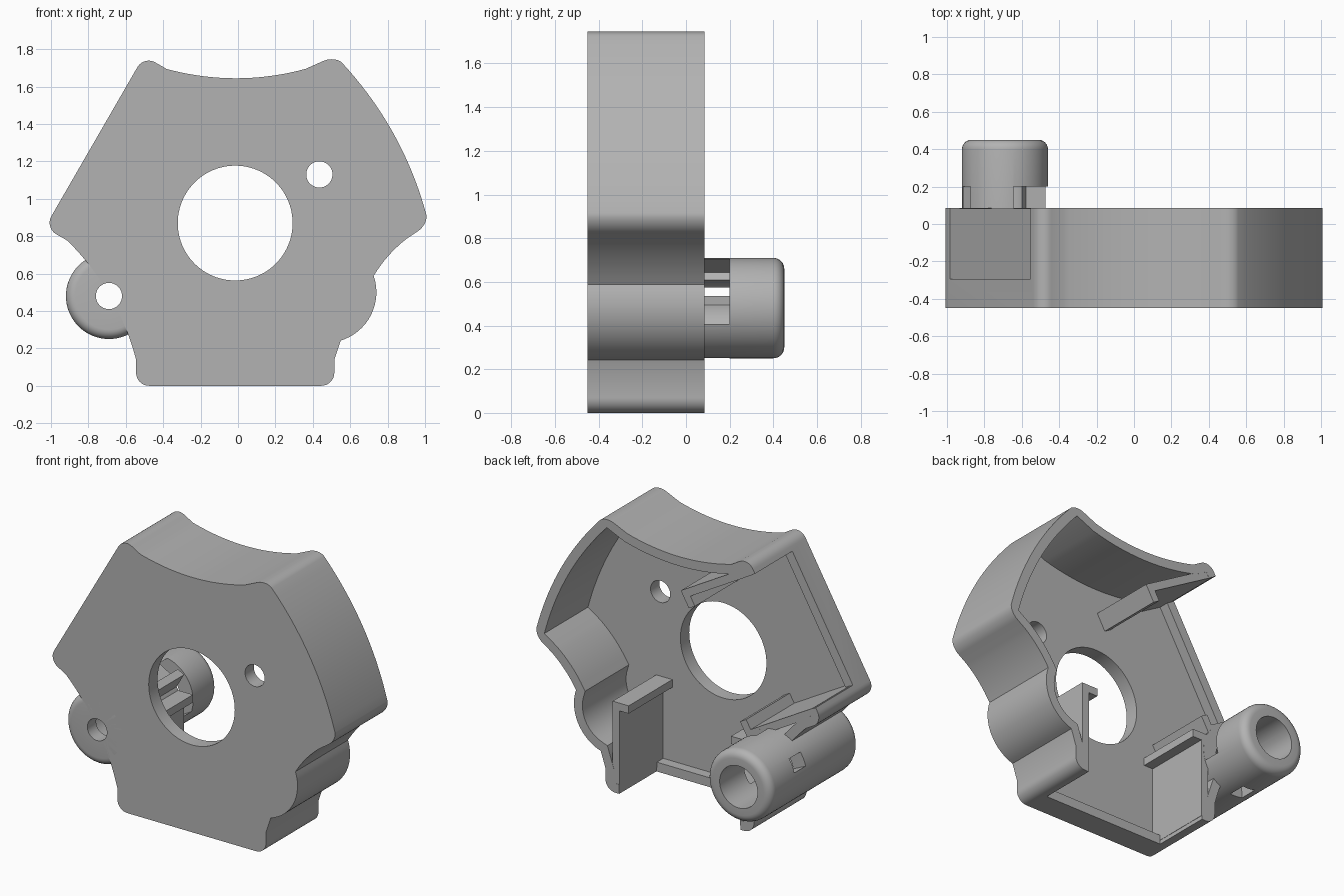
import bpy, bmesh, math
from mathutils import Vector

old = bpy.data.objects.get("Cube")
if old:
    bpy.data.objects.remove(old)

FRONT, FLOOR, LIP, BACK = -0.45, -0.36, -0.295, 0.085
CENTRE = Vector((-0.015, 0.87))      # hub position in x, z
BOSS = Vector((-0.69, 0.48))         # tube position in x, z

grey = bpy.data.materials.new("plain grey")
grey.use_nodes = True
colour = (0.45, 0.45, 0.45, 1)
grey.diffuse_color = colour
grey.node_tree.nodes["Principled BSDF"].inputs["Base Color"].default_value = colour


def finish(name, bm):
    bmesh.ops.recalc_face_normals(bm, faces=bm.faces)
    mesh = bpy.data.meshes.new(name)
    bm.to_mesh(mesh)
    bm.free()
    mesh.materials.append(grey)
    ob = bpy.data.objects.new(name, mesh)
    bpy.context.collection.objects.link(ob)
    return ob


def prism(name, outline, y0, y1, round_at=(), radius=0.07):
    """Extrude an x-z outline along y, rounding the chosen corners."""
    bm = bmesh.new()
    face = bm.faces.new([bm.verts.new((p[0], y0, p[1])) for p in outline])
    out = bmesh.ops.extrude_face_region(bm, geom=[face])["geom"]
    moved = [v for v in out if isinstance(v, bmesh.types.BMVert)]
    bmesh.ops.translate(bm, vec=(0, y1 - y0, 0), verts=moved)
    corners = []
    for e in bm.edges:
        a, b = (v.co for v in e.verts)
        if abs(a.y - b.y) > 0.01 and any((Vector((a.x, a.z)) - c).length < 1e-4 for c in round_at):
            corners.append(e)
    if corners:
        bmesh.ops.bevel(bm, geom=corners, offset=radius, offset_type='OFFSET',
                        segments=8, profile=0.5, affect='EDGES')
    return finish(name, bm)


def disc(c, r, n=64):
    return [(c[0] + r * math.cos(i * math.tau / n), c[1] + r * math.sin(i * math.tau / n)) for i in range(n)]


def block(name, origin, angle, t, s, y):
    """Box spanning s along the angle, t across it, and y in depth."""
    n = Vector((math.cos(angle), math.sin(angle)))
    across = Vector((-n.y, n.x))
    pts = [origin + across * a + n * b for a, b in ((t[0], s[0]), (t[1], s[0]), (t[1], s[1]), (t[0], s[1]))]
    return prism(name, pts, *y)


def cut(ob, cutters):
    for c in cutters:
        m = ob.modifiers.new("cut", 'BOOLEAN')
        m.operation, m.solver, m.object = 'DIFFERENCE', 'EXACT', c
    graph = bpy.context.evaluated_depsgraph_get()
    ob_mesh = bpy.data.meshes.new_from_object(ob.evaluated_get(graph))
    ob.modifiers.clear()
    ob.data = ob_mesh
    for c in cutters:
        bpy.data.objects.remove(c)


def bow(p, q, sag, n=20):
    """Curved run from p to q; positive sag bulges to the right of travel."""
    p, q = Vector(p), Vector(q)
    d = (q - p).normalized()
    side = Vector((d.y, -d.x))
    return [p.lerp(q, i / n) + side * sag * 4 * (i / n) * (1 - i / n) for i in range(n + 1)]


def inset(pts, d):
    result = []
    for i, p in enumerate(pts):
        a = (p - pts[i - 1]).normalized()
        b = (pts[(i + 1) % len(pts)] - p).normalized()
        na, nb = Vector((-a.y, a.x)), Vector((-b.y, b.x))
        result.append(p + (na + nb) * d / (1 + na.dot(nb)))
    return result


# Housing outline, counter-clockwise from the lower corners
tips = [Vector(p) for p in ((-0.545, 0), (0.515, 0), (1.02, 0.865), (0.52, 1.765), (-0.503, 1.764), (-1.033, 0.846))]
bump = [Vector((0.47 + 0.27 * math.cos(a), 0.5 + 0.27 * math.sin(a)))
        for a in (math.radians(-73 + 92 * i / 16) for i in range(17))]
outline = tips[:2] + [Vector((0.515, 0.14))] + bump
outline += bow(bump[-1], (0.9, 0.785), -0.012, 8)[1:]
outline += bow(tips[2], tips[3], 0.07)
outline += bow((0.36, 1.694), (-0.382, 1.694), -0.05)
outline += tips[4:]
outline += bow((-0.912, 0.776), (-0.545, 0.14), -0.05)

housing = prism("housing", outline, FRONT, BACK, tips)
slots = (math.radians(270), math.radians(150))
cutters = [prism("cavity", inset(outline, 0.06), FLOOR, 0.3),
           prism("hub_hole", disc(CENTRE, 0.307, 96), -0.6, 0.3),
           prism("screw_hole", disc((0.435, 1.13), 0.07), -0.6, 0.0),
           prism("tube_space", disc(BOSS, 0.18), FLOOR - 0.03, 0.3),
           prism("tube_hole", disc(BOSS, 0.07), -0.6, 0.0)]
cutters += [block("side_opening", CENTRE, a, (-0.432, 0.432), (0.7, 1.1), (LIP, 0.3)) for a in slots]
cut(housing, cutters)

# Guide fins with overhanging heads at both ends of each side opening
fins = []
for a, label in zip(slots, ("bottom", "side")):
    for k in (-1, 1):
        t = sorted((k * 0.43, k * 0.48))
        h = sorted((k * 0.365, k * 0.48))
        fins.append(block(label + "_guide_fin", CENTRE, a, t, (0.3, 0.845), (FLOOR - 0.01, BACK - 0.001)))
        fins.append(block(label + "_fin_head", CENTRE, a, h, (0.285, 0.335), (FLOOR - 0.01, BACK - 0.001)))

# Round tube with softened ends, a wide bore and a small front hole
R, F = 0.23, 0.05
profile = [(0.07, FRONT), (R - F, FRONT)]
profile += [(R - F + F * math.sin(i * math.pi / 12), FRONT + F - F * math.cos(i * math.pi / 12)) for i in range(1, 7)]
profile += [(R - F + F * math.cos(i * math.pi / 12), 0.45 - F + F * math.sin(i * math.pi / 12)) for i in range(7)]
profile += [(0.135, 0.45), (0.135, FLOOR), (0.07, FLOOR)]
bm = bmesh.new()
N = 64
rings = [[bm.verts.new((x, y, z)) for x, z in disc(BOSS, r, N)] for r, y in profile]
for i, ring in enumerate(rings):
    nxt = rings[(i + 1) % len(rings)]
    for j in range(N):
        bm.faces.new((ring[j], ring[(j + 1) % N], nxt[(j + 1) % N], nxt[j]))
tube = finish("tube", bm)

# Wire openings through the tube wall
span = (BACK, 0.2)
cut(tube, [block("inner_opening", BOSS, math.radians(30), (-0.172, 0.172), (0.03, 0.4), span)]
    + [block("wire_window", BOSS, math.radians(a), (-0.045, 0.045), (0.08, 0.4), span) for a in (155, 265)])

# Keep fins out of the tube bore
for ob in fins:
    cut(ob, [prism("bore_clearance", disc(BOSS, 0.15), -0.6, 0.6)])

bpy.ops.object.select_all(action='DESELECT')
for ob in [housing, tube] + fins:
    ob.select_set(True)
bpy.context.view_layer.objects.active = housing
bpy.ops.object.shade_smooth_by_angle(angle=math.radians(30))
